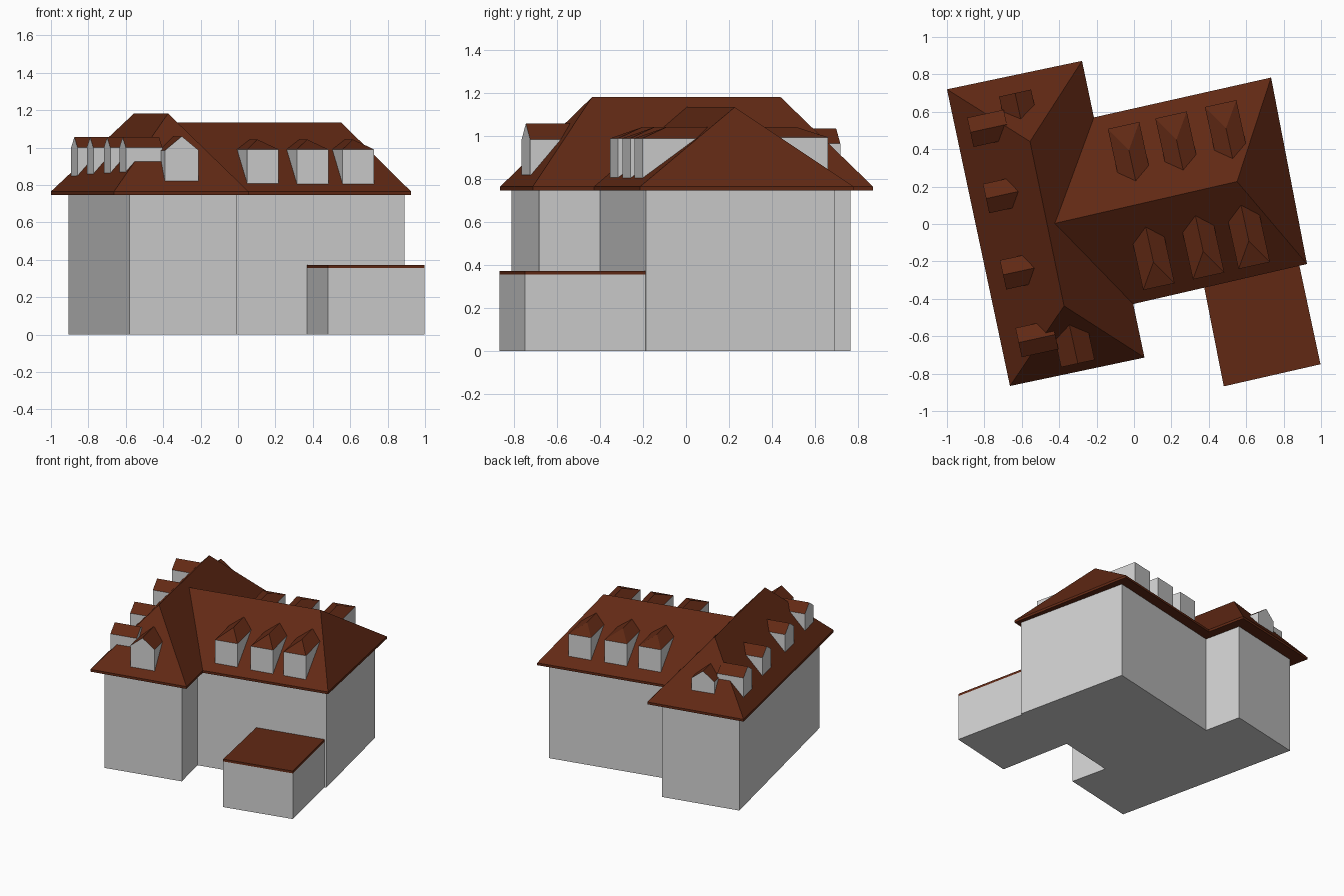
import bpy
import bmesh
from math import radians
from mathutils import Matrix, Vector

if "Cube" in bpy.data.objects:
    bpy.data.objects.remove(bpy.data.objects["Cube"], do_unlink=True)


def material(name, rgb):
    m = bpy.data.materials.new(name)
    m.use_nodes = True
    m.diffuse_color = (*rgb, 1)
    m.node_tree.nodes["Principled BSDF"].inputs["Base Color"].default_value = (*rgb, 1)
    return m


PLASTER = material("pale grey plaster", (0.64, 0.64, 0.64))
TILE = material("brown roof tile", (0.12, 0.022, 0.007))
TILT = radians(12.4)     # the whole house is turned on its plot
EAVE, EAVE_LOW = 0.765, 0.747


def finish(name, bm, mats, rule=None):
    """Turn a bmesh into an object, colouring faces by an optional rule."""
    bmesh.ops.recalc_face_normals(bm, faces=bm.faces)
    bm.normal_update()
    if rule:
        for f in bm.faces:
            f.material_index = rule(f)
    mesh = bpy.data.meshes.new(name)
    bm.to_mesh(mesh)
    bm.free()
    for m in mats:
        mesh.materials.append(m)
    ob = bpy.data.objects.new(name, mesh)
    bpy.context.collection.objects.link(ob)
    return ob


def slab(name, outline, low, high, mat):
    """Extrude a plan outline between two heights."""
    bm = bmesh.new()
    face = bm.faces.new([bm.verts.new((x, y, low)) for x, y in outline])
    top = bmesh.ops.extrude_face_region(bm, geom=[face])["geom"]
    for v in top:
        if isinstance(v, bmesh.types.BMVert):
            v.co.z = high
    return finish(name, bm, [mat])


def hip_roof(name, corners, ridge, height):
    """Hipped roof with a thin fascia; ridge ends sit at the first and third edges."""
    bm = bmesh.new()
    low = [bm.verts.new((x, y, EAVE_LOW)) for x, y in corners]
    c = [bm.verts.new((x, y, EAVE)) for x, y in corners]
    r = [bm.verts.new((x, y, height)) for x, y in ridge]
    bm.faces.new(low)
    for i in range(4):
        j = (i + 1) % 4
        bm.faces.new((low[i], low[j], c[j], c[i]))
    bm.faces.new((c[0], c[1], r[0]))
    bm.faces.new((c[1], c[2], r[1], r[0]))
    bm.faces.new((c[2], c[3], r[1]))
    bm.faces.new((c[3], c[0], r[0], r[1]))
    return finish(name, bm, [TILE])


def dormer(name, place, turn, width, heights, length, hip=0.0):
    """Small roofed box facing local -y; hip slopes the front of its roof back."""
    base, side, peak = heights
    w = width / 2
    bm = bmesh.new()
    front = [bm.verts.new(p) for p in (
        (-w, 0, base), (w, 0, base), (w, 0, side), (-w, 0, side))]
    back = [bm.verts.new(v.co + Vector((0, length, 0))) for v in front]
    near = bm.verts.new((0, hip, peak))
    far = bm.verts.new((0, length, peak))
    bm.faces.new(front)
    bm.faces.new(back)
    for i, j in ((0, 1), (1, 2), (3, 0)):
        bm.faces.new((front[i], front[j], back[j], back[i]))
    bm.faces.new((front[2], front[3], near))
    bm.faces.new((back[2], back[3], far))
    bm.faces.new((front[2], near, far, back[2]))
    bm.faces.new((front[3], near, far, back[3]))
    ob = finish(name, bm, [PLASTER, TILE], lambda f: int(f.normal.z > 0.1))
    ob.data.transform(Matrix.Translation((*place, 0))
                      @ Matrix.Rotation(TILT + radians(turn), 4, 'Z'))
    return ob


# Walls of the two joined wings
slab("house_walls",
     [(-0.58, -0.812), (-0.005, -0.684), (-0.07, -0.40), (0.89, -0.186),
      (0.694, 0.693), (-0.265, 0.479), (-0.329, 0.767), (-0.907, 0.64)],
     0, 0.755, PLASTER)

# Roofs
hip_roof("main_wing_roof",
         [(-0.663, -0.866), (0.056, -0.714), (-0.278, 0.872), (-1.0, 0.72)],
         [(-0.374, -0.438), (-0.556, 0.441)], 1.182)
hip_roof("side_wing_roof",
         [(-0.414, 0.525), (-0.205, -0.474), (0.925, -0.214), (0.733, 0.783)],
         [(-0.46, -0.005), (0.551, 0.227)], 1.135)

# Flat-roofed garage
garage = [(0.48, -0.868), (0.997, -0.75), (0.873, -0.17), (0.365, -0.285)]
slab("garage_walls", garage, 0, 0.355, PLASTER)
slab("garage_roof", garage, 0.355, 0.373, TILE)

# Hipped dormers on both slopes of the side wing
for i, place in enumerate([(0.133, -0.335), (0.399, -0.278), (0.643, -0.222)]):
    dormer(f"front_dormer_{i + 1}", place, 0, 0.172, (0.80, 0.99, 1.043), 0.36, 0.135)
for i, place in enumerate([(-0.056, 0.527), (0.198, 0.583), (0.463, 0.644)]):
    dormer(f"back_dormer_{i + 1}", place, 180, 0.172, (0.80, 0.995, 1.043), 0.34, 0.135)

# Gabled dormers along the outer slope of the main wing
for i, place in enumerate([(-0.875, 0.49), (-0.791, 0.136), (-0.70, -0.272), (-0.617, -0.634)]):
    dormer(f"outer_dormer_{i + 1}", place, -90, 0.16, (0.84, 1.0, 1.055), 0.2)

# Gabled dormers on the two hip ends of the main wing
dormer("front_hip_dormer", (-0.30, -0.746), 0, 0.184, (0.82, 0.985, 1.06), 0.23)
dormer("back_hip_dormer", (-0.636, 0.70), 180, 0.175, (0.84, 0.967, 1.035), 0.17)
